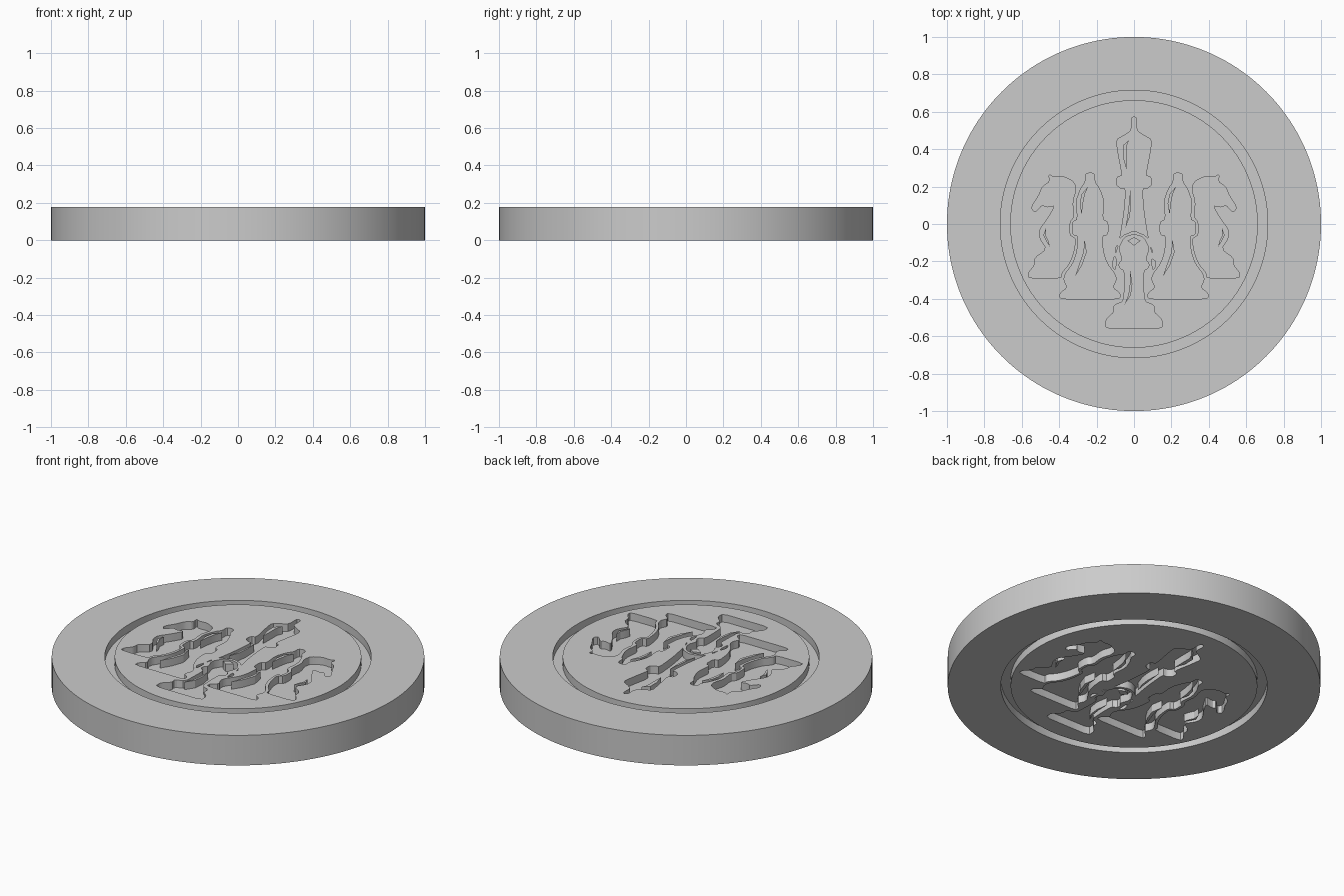
import bpy, math

if "Cube" in bpy.data.objects:
    bpy.data.objects.remove(bpy.data.objects["Cube"])

HEIGHT, DEPTH = 0.178, 0.045

grey = bpy.data.materials.new("plain grey")
grey.use_nodes = True
colour = (0.6, 0.6, 0.6, 1)
grey.diffuse_color = colour
grey.node_tree.nodes["Principled BSDF"].inputs["Base Color"].default_value = colour


def add_slab(name, outlines, low, high):
    """Filled flat curve given thickness; nested outlines alternate hole and island."""
    curve = bpy.data.curves.new(name, "CURVE")
    curve.dimensions = "2D"
    curve.fill_mode = "BOTH"
    curve.extrude = (high - low) / 2
    for outline in outlines:
        spline = curve.splines.new("POLY")
        spline.points.add(len(outline) - 1)
        for point, (x, y) in zip(spline.points, outline):
            point.co = (x, y, 0, 1)
        spline.use_cyclic_u = True
    curve.materials.append(grey)
    slab = bpy.data.objects.new(name, curve)
    slab.location.z = (low + high) / 2
    bpy.context.collection.objects.link(slab)
    bpy.ops.object.select_all(action="DESELECT")
    slab.select_set(True)
    bpy.context.view_layer.objects.active = slab
    bpy.ops.object.convert(target="MESH")
    bpy.ops.object.shade_smooth_by_angle(angle=math.radians(25))


def circle(radius, count=160):
    step = math.tau / count
    return [(radius * math.cos(i * step), radius * math.sin(i * step)) for i in range(count)]


def rounded(points):
    """Cut every corner once so the outline reads as a curve."""
    result = []
    for (ax, ay), (bx, by) in zip(points, points[1:] + points[:1]):
        for t in (0.2, 0.8):
            result.append((ax + (bx - ax) * t, ay + (by - ay) * t))
    return result


def mirrored(points):
    return [(-x, y) for x, y in reversed(points)]


def shifted(points, dx):
    return [(x + dx, y) for x, y in points]


def symmetric(half):
    """Complete a right half profile that starts and ends on the axis."""
    return rounded(half + mirrored(half[1:-1]))


def stroke(path, width):
    """Lens shaped strip along a path, pointed at both ends."""
    last = len(path) - 1
    inner = [(x + width * math.sin(math.pi * i / last), y) for i, (x, y) in enumerate(path)]
    return path + inner[-2:0:-1]


# Silhouettes of the game pieces
king = symmetric([
    (0, .575), (.015, .565), (.013, .5), (.05, .475), (.095, .45), (.085, .38),
    (.062, .26), (.092, .25), (.095, .21), (.07, .19), (.042, .19), (.055, .04),
    (.08, -.1), (.11, -.19), (.118, -.22), (.1, -.25), (.095, -.2), (.1, -.13),
    (.07, -.065), (0, -.035)])

pawn = symmetric([
    (0, -.055), (.05, -.07), (.082, -.13), (.06, -.19), (.08, -.21), (.078, -.235),
    (.05, -.25), (.05, -.33), (.055, -.415), (.11, -.435), (.105, -.47), (.15, -.51),
    (.15, -.56), (0, -.56)])

bishop = symmetric([
    (0, .275), (.025, .265), (.025, .225), (.05, .19), (.075, .12), (.065, .025),
    (.095, .01), (.095, -.055), (.062, -.065), (.07, -.15), (.09, -.21),
    (.135, -.27), (.14, -.3), (.12, -.34), (.16, -.37), (.16, -.4), (0, -.4)])

knight = rounded([
    (-.455, .265), (-.43, .25), (-.38, .255), (-.32, .225), (-.31, .18), (-.33, .12),
    (-.32, .04), (-.345, .01), (-.345, -.06), (-.31, -.08), (-.325, -.16),
    (-.35, -.22), (-.387, -.26), (-.387, -.29), (-.565, -.29), (-.565, -.26),
    (-.53, -.22), (-.53, -.18), (-.465, -.135), (-.505, -.075), (-.505, -.03),
    (-.46, .03), (-.42, .1), (-.47, .09), (-.49, .105), (-.53, .06), (-.55, .09),
    (-.51, .15), (-.49, .2), (-.45, .225)])

# Slim highlight strips left standing inside the pockets
king_strips = [
    stroke([(-.025, .45), (-.06, .42), (-.06, .36), (-.04, .29)], .025),
    stroke([(-.02, .18), (-.028, .1), (-.035, .04), (-.045, -.02)], .014)]
pawn_strips = [
    stroke([(-.02, -.25), (-.022, -.32), (-.03, -.38), (-.05, -.43)], .015),
    [(-.035, -.09), (0, -.07), (.035, -.09), (0, -.115)]]
bishop_strips = [
    stroke([(-.01, .2), (-.045, .16), (-.055, .11), (-.045, .05)], .02),
    stroke([(-.03, -.08), (-.035, -.15), (-.06, -.22), (-.08, -.28)], .02)]
knight_strip = stroke([(-.47, -.02), (-.485, -.06), (-.47, -.09), (-.45, -.12)], .015)

BISHOP_X = .235
engraving = [king, pawn, knight, mirrored(knight), knight_strip, mirrored(knight_strip)]
engraving += king_strips + pawn_strips
for side in (-BISHOP_X, BISHOP_X):
    engraving += [shifted(shape, side) for shape in [bishop] + bishop_strips]

# Thick outer rim, sunken floor, and an engraved medallion on each face
add_slab("outer_rim", [circle(1), circle(.715)], 0, HEIGHT)
add_slab("sunken_floor", [circle(.717)], DEPTH, HEIGHT - DEPTH)
add_slab("lower_medallion", [circle(.662)] + engraving, 0, DEPTH)
add_slab("upper_medallion", [circle(.662)] + engraving, HEIGHT - DEPTH, HEIGHT)
